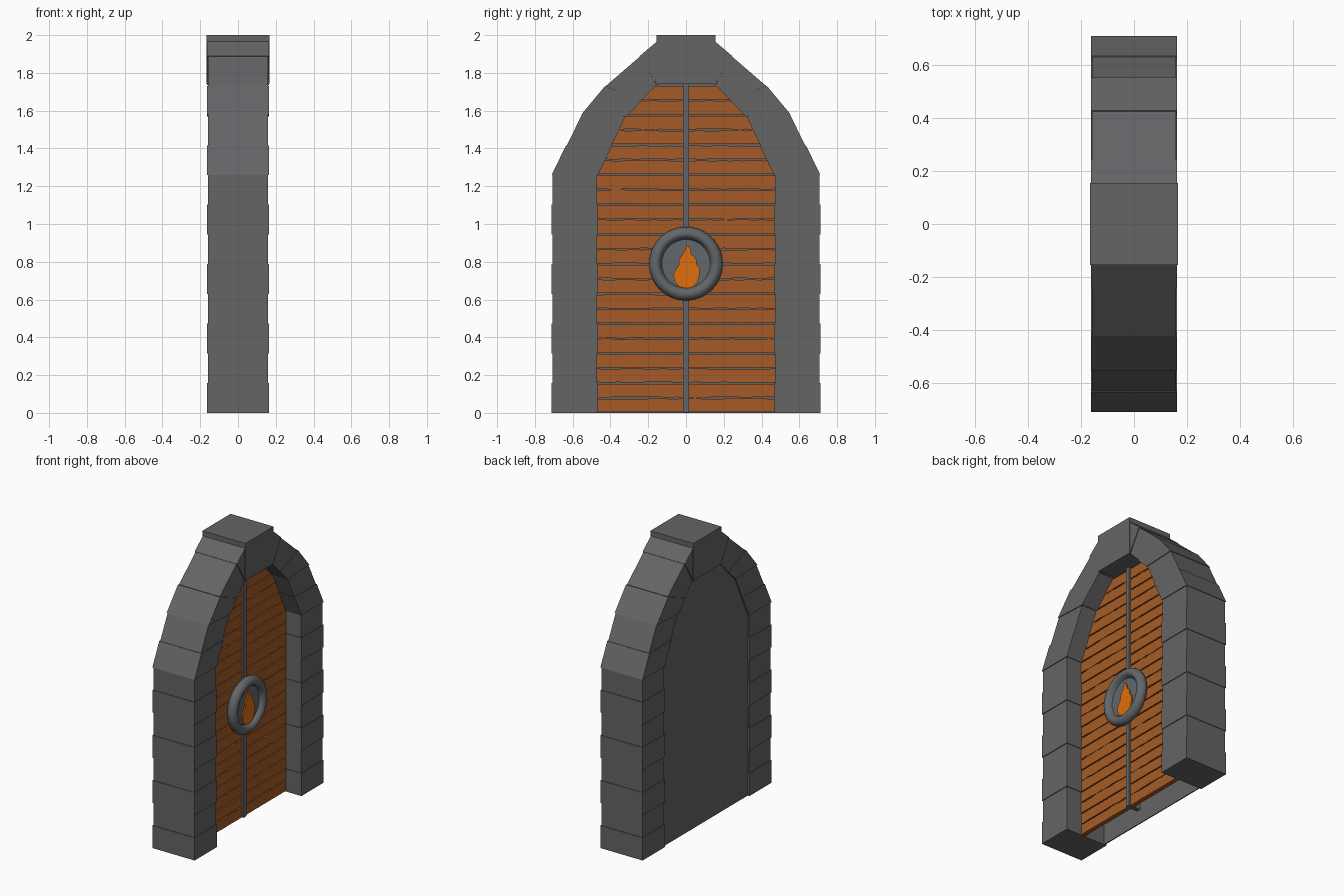
import bpy, bmesh, math, random

if "Cube" in bpy.data.objects:
    bpy.data.objects.remove(bpy.data.objects["Cube"])
random.seed(4)


def material(name, rgb):
    m = bpy.data.materials.new(name)
    m.diffuse_color = (*rgb, 1)
    m.use_nodes = True
    m.node_tree.nodes["Principled BSDF"].inputs["Base Color"].default_value = m.diffuse_color
    return m


STONE = material("dark_stone", (0.128, 0.128, 0.133))
WOOD = material("brown_wood", (0.38, 0.105, 0.02))
METAL = material("iron_grey", (0.125, 0.135, 0.145))
FLAME = material("flame_orange", (0.74, 0.155, 0.005))


def finish(bm, name, mat):
    bmesh.ops.recalc_face_normals(bm, faces=bm.faces)
    me = bpy.data.meshes.new(name)
    bm.to_mesh(me)
    bm.free()
    me.materials.append(mat)
    ob = bpy.data.objects.new(name, me)
    bpy.context.collection.objects.link(ob)
    return ob


def add_prism(bm, pts, x0, x1):
    """Extrude a (y, z) outline from x0 to x1."""
    a = [bm.verts.new((x0, y, z)) for y, z in pts]
    b = [bm.verts.new((x1, y, z)) for y, z in pts]
    n = len(pts)
    bm.faces.new(a)
    bm.faces.new(b)
    for i in range(n):
        j = (i + 1) % n
        bm.faces.new((a[i], a[j], b[j], b[i]))


def prism(name, pts, x0, x1, mat):
    bm = bmesh.new()
    add_prism(bm, pts, x0, x1)
    return finish(bm, name, mat)


# Stone frame: seams listed as (outer point, inner point) going up and round
seams = [((0.707, 0.1575 * i), (0.47, 0.1575 * i)) for i in range(9)]
seams += [((0.632, 1.415), (0.395, 1.415)), ((0.55, 1.58), (0.32, 1.57)),
          ((0.425, 1.73), (0.24, 1.65)), ((0.24, 1.89), (0.155, 1.735)),
          ((0.14, 1.975), (0.10, 1.78))]
for s, side in ((1, "right"), (-1, "left")):
    bm = bmesh.new()
    for i in range(len(seams) - 1):
        (o0, i0), (o1, i1) = seams[i], seams[i + 1]
        wide = i % 2 == 0
        g = 0.004 if wide else 0.0          # alternate blocks stand proud
        d = 0.163 if wide else 0.158
        pts = [(o0[0] + g, o0[1]), (o1[0] + g, o1[1]),
               (i1[0] - g, i1[1]), (i0[0] - g, i0[1])]
        add_prism(bm, [(s * y, z) for y, z in pts], -d, d)
    finish(bm, "stone_frame_" + side, STONE)

# Keystone
prism("keystone", [(-0.155, 1.74), (0.155, 1.74), (0.155, 2), (-0.155, 2)],
      -0.166, 0.166, STONE)

# Back plate, tucked into the frame
half = [(0.49, 0), (0.49, 1.27), (0.34, 1.59), (0.17, 1.76)]
prism("back_plate", half + [(-y, z) for y, z in reversed(half)],
      -0.150, -0.143, STONE)


# Wooden planks with worn, notched edges
def half_width(z):
    if z < 1.26:
        return 0.475
    if z < 1.57:
        return 0.475 - (z - 1.26) * 0.15 / 0.31 + 0.02
    return 0.345 - (z - 1.57)


for s, side in ((1, "right"), (-1, "left")):
    bm = bmesh.new()
    for k in range(22):
        z0, z1 = k * 0.0788, (k + 1) * 0.0788
        w0, w1 = half_width(z0), half_width(z1)
        n = 12
        gap_lo = 0.004 if k % 2 == 0 else 0.0006
        gap_hi = 0.004 if k % 2 == 1 else 0.0006

        def edge(z, w, gap, sign):
            out = []
            for j in range(n + 1):
                g = max(gap, random.choice((0.0006, 0.004, 0.005)))
                out.append((s * (0.01 + (w - 0.01) * j / n), z + sign * g))
            return out
        lo, hi = edge(z0, w0, gap_lo, 1), edge(z1, w1, gap_hi, -1)
        add_prism(bm, lo + hi[::-1], 0.012, 0.043)
    finish(bm, "planks_" + side, WOOD)

# Iron centre bar
prism("centre_bar", [(-0.016, 0.003), (0.016, 0.003), (0.016, 1.745), (-0.016, 1.745)],
      -0.04, 0.054, METAL)

# Round boss: lathed rim with a shallow dish
profile = [(0.150, 0.036), (0.178, 0.042), (0.191, 0.056), (0.195, 0.072),
           (0.189, 0.090), (0.175, 0.103), (0.158, 0.107), (0.145, 0.102),
           (0.136, 0.092), (0.132, 0.080), (0.128, 0.074)]
bm = bmesh.new()
N = 48
rings = []
for r, x in profile:
    rings.append([bm.verts.new((x, r * math.cos(2 * math.pi * i / N),
                                0.79 + r * math.sin(2 * math.pi * i / N)))
                  for i in range(N)])
for a, b in zip(rings, rings[1:]):
    for i in range(N):
        j = (i + 1) % N
        bm.faces.new((a[i], a[j], b[j], b[i]))
bm.faces.new(rings[0])
bm.faces.new(rings[-1])
boss = finish(bm, "round_boss", METAL)
bpy.context.view_layer.objects.active = boss
boss.select_set(True)
bpy.ops.object.shade_smooth_by_angle(angle=math.radians(40))

# Flame plate
flame = [(0.0, 0.66), (-0.035, 0.668), (-0.06, 0.695), (-0.067, 0.735), (-0.052, 0.762),
         (-0.037, 0.785), (-0.036, 0.812), (-0.018, 0.84), (-0.004, 0.865), (0.004, 0.892),
         (0.024, 0.868), (0.027, 0.84), (0.044, 0.828), (0.056, 0.805), (0.054, 0.785),
         (0.073, 0.768), (0.072, 0.73), (0.06, 0.69), (0.035, 0.666)]
prism("flame_plate", flame, 0.074, 0.082, FLAME)
